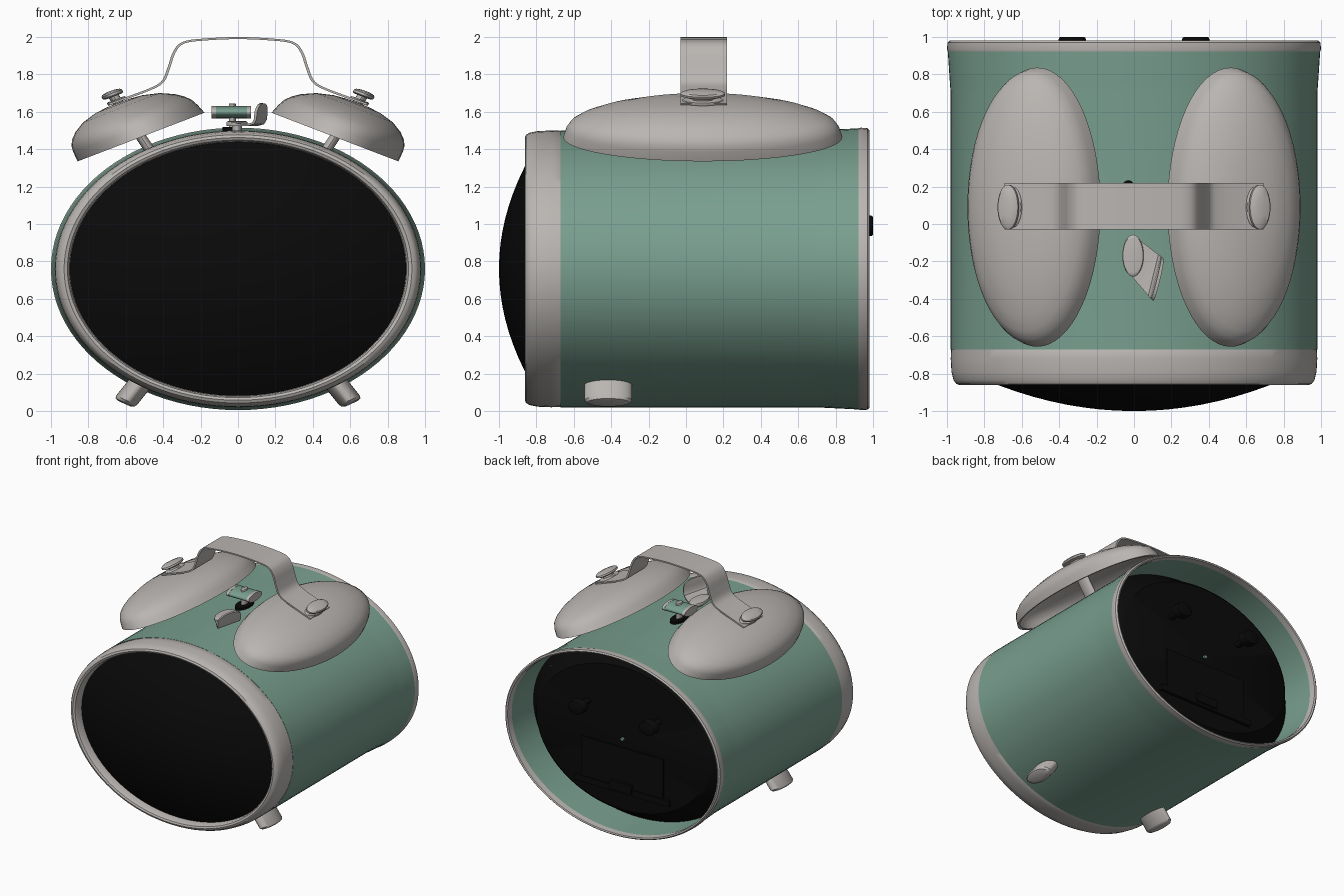
import bpy, bmesh, math
from mathutils import Matrix, Vector

if "Cube" in bpy.data.objects:
    bpy.data.objects.remove(bpy.data.objects["Cube"])


def material(name, rgb):
    m = bpy.data.materials.new(name)
    m.diffuse_color = (*rgb, 1)
    m.use_nodes = True
    m.node_tree.nodes["Principled BSDF"].inputs["Base Color"].default_value = m.diffuse_color
    return m


METAL = material("warm grey metal", (0.49, 0.465, 0.445))
GREEN = material("sage green", (0.19, 0.345, 0.275))
BLACK = material("black", (0.003, 0.003, 0.003))

# The clock is a round design stretched sideways and in depth
S = Matrix.Diagonal((1.325, 2.6, 1, 1))
# Body space: local z runs along world y, circle becomes the face ellipse
CZ = 0.76
B = Matrix(((1, 0, 0, 0), (0, 0, 1, 0), (0, 0.755, 0, CZ), (0, 0, 0, 1)))


def finish(name, bm, mat, matrix=Matrix(), angle=35):
    bmesh.ops.remove_doubles(bm, verts=bm.verts, dist=1e-5)
    bm.transform(matrix)
    bmesh.ops.recalc_face_normals(bm, faces=bm.faces)
    me = bpy.data.meshes.new(name)
    bm.to_mesh(me)
    bm.free()
    me.materials.append(mat)
    ob = bpy.data.objects.new(name, me)
    bpy.context.collection.objects.link(ob)
    bpy.ops.object.select_all(action='DESELECT')
    ob.select_set(True)
    bpy.context.view_layer.objects.active = ob
    bpy.ops.object.shade_smooth_by_angle(angle=math.radians(angle))
    return ob


def lathe(name, profile, mat, matrix, n=48, closed=False):
    """Turn a (radius, height) profile around local z."""
    bm = bmesh.new()
    rings = [[bm.verts.new((r * math.cos(2 * math.pi * i / n), r * math.sin(2 * math.pi * i / n), h))
              for i in range(n)] for r, h in profile]
    for k in range(len(rings) if closed else len(rings) - 1):
        a, b = rings[k], rings[(k + 1) % len(rings)]
        for i in range(n):
            j = (i + 1) % n
            bm.faces.new((a[i], a[j], b[j], b[i]))
    return finish(name, bm, mat, matrix)


def rod(name, r, h0, h1, mat, matrix, bevel=0.0, n=32):
    b = bevel
    prof = [(0, h0), (r, h0), (r, h1 - b)]
    if b:
        prof += [(r - 0.3 * b, h1 - 0.3 * b), (r - b, h1)]
    return lathe(name, prof + [(0, h1)], mat, matrix, n)


def strip(name, path, widths, thick, mat, matrix):
    """Bent flat strip: path in local xz, width along local y."""
    bm = bmesh.new()
    secs = []
    pts = [Vector(p) for p in path]
    for i, p in enumerate(pts):
        d = (pts[min(i + 1, len(pts) - 1)] - pts[max(i - 1, 0)]).normalized()
        nrm = Vector((-d.y, d.x)) * thick / 2
        w = widths[i] / 2
        secs.append([bm.verts.new((q.x, y, q.y)) for q, y in
                     ((p + nrm, -w), (p + nrm, w), (p - nrm, w), (p - nrm, -w))])
    for a, b in zip(secs, secs[1:]):
        for i in range(4):
            j = (i + 1) % 4
            bm.faces.new((a[i], a[j], b[j], b[i]))
    bm.faces.new(secs[0])
    bm.faces.new(secs[-1])
    return finish(name, bm, mat, matrix, 40)


def box(name, lo, hi, mat):
    bm = bmesh.new()
    bmesh.ops.create_cube(bm, size=1)
    lo, hi = Vector(lo), Vector(hi)
    m = Matrix.Translation((lo + hi) / 2) @ Matrix.Diagonal((*(hi - lo), 1))
    return finish(name, bm, mat, m)


def frame(origin, direction):
    q = Vector(direction).to_track_quat('Z', 'Y')
    return Matrix.Translation(origin) @ q.to_matrix().to_4x4()


def smooth_path(pts, steps=5):
    """Catmull-Rom curve through the points."""
    p = [Vector(v) for v in pts]
    p = [2 * p[0] - p[1]] + p + [2 * p[-1] - p[-2]]
    out = []
    for a, b, c, d in zip(p, p[1:], p[2:], p[3:]):
        for s in range(steps):
            t = s / steps
            out.append(0.5 * (2 * b + (c - a) * t + (2 * a - 5 * b + 4 * c - d) * t ** 2
                              + (3 * b - a - 3 * c + d) * t ** 3))
    return out + [p[-2]]


# Case: green shell, front bezel, rear rim
lathe("body_shell", [(0.98, -0.67), (0.98, 0.70), (0.984, 0.75), (0.996, 0.93),
                     (0.97, 0.93), (0.965, 0.70), (0.965, -0.67)], GREEN, B, 96, True)
lathe("front_bezel", [(0.965, -0.655), (0.978, -0.67), (0.98, -0.72), (0.976, -0.79), (0.965, -0.835),
                      (0.95, -0.855), (0.93, -0.862), (0.912, -0.855), (0.902, -0.835),
                      (0.897, -0.77), (0.897, -0.655)], METAL, B, 96, True)
lathe("rear_rim", [(0.968, 0.925), (0.995, 0.92), (1.0, 0.935), (0.997, 0.97), (0.985, 0.98),
                   (0.972, 0.975)], METAL, B, 96, True)
# Domed dark glass
lathe("face_glass", [(0.9 * t / 10, -1 + 0.213 * (t / 10) ** 2) for t in range(11)] + [(0.9, -0.7), (0, -0.7)],
      BLACK, B, 96)
# Recessed back cover with battery door, knobs and centre button
lathe("back_cover", [(0, 0.60), (0.967, 0.60), (0.967, 0.64), (0.91, 0.70), (0.82, 0.81), (0.79, 0.83),
                     (0, 0.835)], BLACK, B, 96)
box("battery_door", (-0.38, 0.82, 0.36), (0.38, 0.848, 0.69), BLACK)
box("battery_door_ledge", (-0.44, 0.82, 0.31), (0.44, 0.855, 0.36), BLACK)
box("battery_door_tab", (-0.1, 0.82, 0.33), (0.1, 0.87, 0.40), BLACK)
for s, side in ((-1, "left"), (1, "right")):
    K = Matrix.Translation((s * 0.33, 0, 0.99)) @ Matrix(((1, 0, 0, 0), (0, 0, 1, 0), (0, 0.755, 0, 0), (0, 0, 0, 1)))
    rod("back_knob_" + side, 0.073, 0.93, 1.0, BLACK, K, 0.012)
    rod("back_knob_shaft_" + side, 0.03, 0.80, 0.94, BLACK, K)
rod("centre_button", 0.016, 0.82, 0.85, GREEN, B)
rod("back_screw", 0.02, 0.6, 0.72, METAL, Matrix.Translation((0.74, 0, 0.36)) @ B)

# Bells, posts, caps and feet, one set per side
YB = 0.09 / 2.6
for s, side in ((-1, "left"), (1, "right")):
    M = S @ Matrix.Diagonal((s, 1, 1, 1))
    F = M @ frame((0.391, YB, 1.465), (0.453, 0, 0.892))
    outer = [(0.287, 0), (0.281, 0.05), (0.272, 0.085), (0.255, 0.113), (0.225, 0.143), (0.173, 0.176),
             (0.106, 0.197), (0.05, 0.204), (0, 0.206)]
    inner = [(max(r - 0.01, 0), h - 0.01 * (h > 0)) for r, h in reversed(outer)]
    lathe("bell_" + side, outer + inner + [outer[0]], METAL, F, 64)
    rod("bell_post_" + side, 0.022, -0.16, 0.25, METAL, F, 0, 20)
    rod("bell_washer_" + side, 0.042, 0.208, 0.226, METAL, F, 0.006)
    lathe("bell_cap_" + side, [(0, 0.243), (0.038, 0.243), (0.046, 0.25), (0.046, 0.262), (0.04, 0.27),
                               (0.02, 0.275), (0, 0.276)], METAL, F, 32)
    rod("foot_" + side, 0.049, 0, 0.175, METAL, M @ frame((0.37, -0.16, 0.19), (0.09, 0, -0.15)), 0.02)

# Carrying handle: a bent strip between the bell caps
half = [(0.69, 1.64), (0.60, 1.672), (0.46, 1.725), (0.40, 1.765), (0.37, 1.835), (0.34, 1.92), (0.29, 1.97),
        (0.17, 1.987), (0, 1.994)]
path = smooth_path([(x / 1.325, z) for x, z in half] + [(-x / 1.325, z) for x, z in half[-2::-1]])
strip("carrying_handle", path, [0.096] * len(path), 0.011, METAL, S @ Matrix.Translation((0, 0.095 / 2.6, 0)))

# Hammer with green head and metal ends
H = S @ frame((0, 0.05, 1.598), (1, 0, 0))
rod("hammer_head", 0.033, -0.092, 0.04, GREEN, H)
rod("hammer_end_left", 0.034, -0.106, -0.088, METAL, H)
rod("hammer_end_right", 0.034, 0.036, 0.053, METAL, H)
P = S @ Matrix.Translation((-0.023, 0.05, 0))
rod("hammer_stem", 0.014, 1.45, 1.645, METAL, P, 0.004)
rod("hammer_slot", 0.04, 1.48, 1.518, BLACK, P)

# Alarm lever: round base with an upturned thumb strip
L = S @ Matrix.Translation((-0.004, -0.065, 0))
rod("lever_base", 0.043, 1.525, 1.55, METAL, L, 0.008)
rod("lever_pin", 0.02, 1.47, 1.53, METAL, L)
lever = [(0, 1.53), (0.07, 1.53), (0.095, 1.538), (0.105, 1.56), (0.108, 1.60), (0.111, 1.622), (0.113, 1.638),
         (0.114, 1.645)]
strip("lever_arm", lever, [0.08, 0.09, 0.094, 0.096, 0.096, 0.084, 0.058, 0.025], 0.012, METAL,
      L @ Matrix.Rotation(math.radians(-26), 4, 'Z'))
